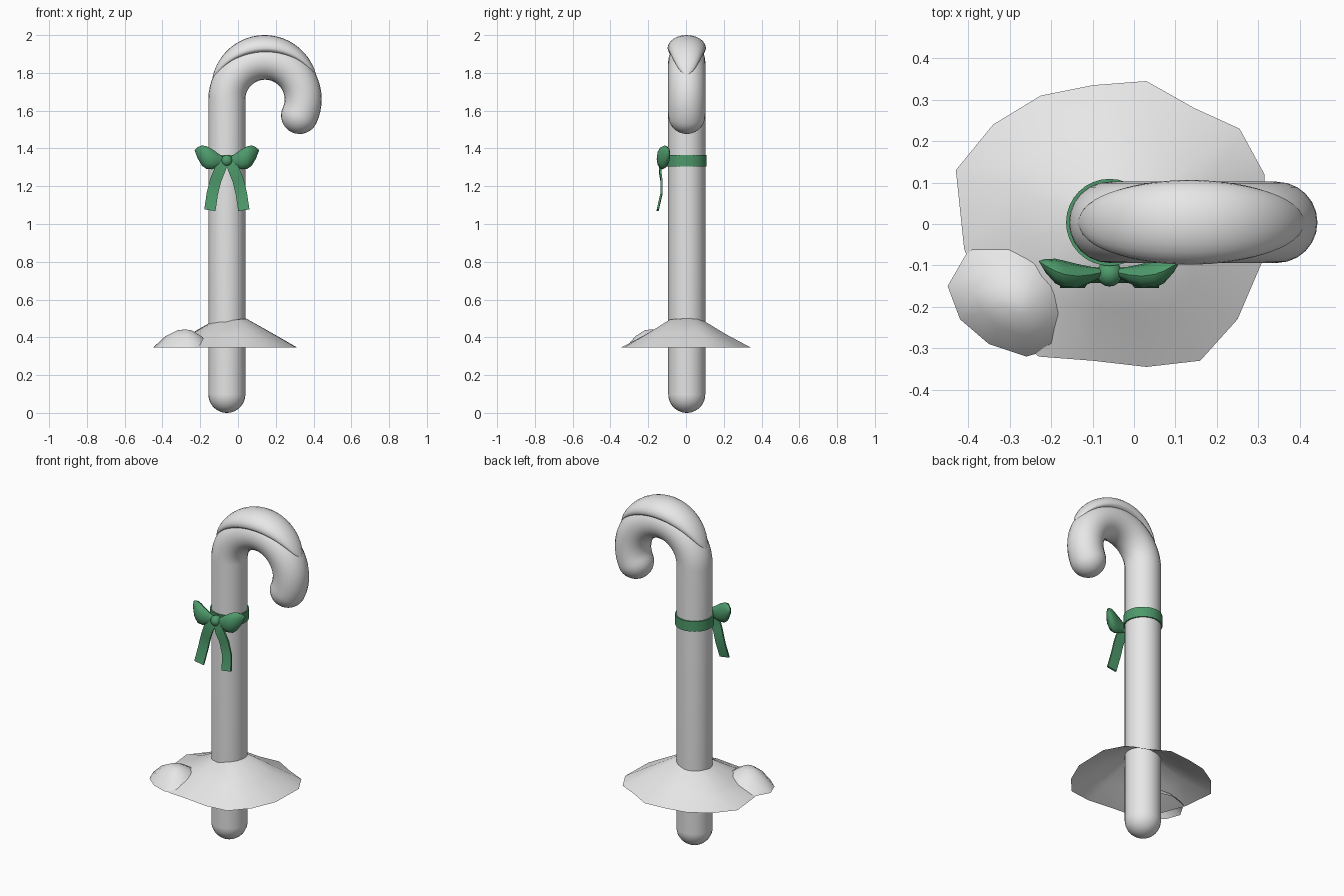
import bpy
import bmesh
from math import sin, cos, pi, radians, atan2
from mathutils import Vector

if "Cube" in bpy.data.objects:
    bpy.data.objects.remove(bpy.data.objects["Cube"])


def material(name, rgb):
    m = bpy.data.materials.new(name)
    m.use_nodes = True
    m.diffuse_color = (*rgb, 1)
    m.node_tree.nodes["Principled BSDF"].inputs["Base Color"].default_value = (*rgb, 1)
    return m


WHITE = material("soft white", (0.8, 0.8, 0.8))
GREEN = material("ribbon green", (0.075, 0.32, 0.145))


def finish(name, bm, mat, angle=40):
    bmesh.ops.recalc_face_normals(bm, faces=bm.faces)
    mesh = bpy.data.meshes.new(name)
    bm.to_mesh(mesh)
    bm.free()
    mesh.materials.append(mat)
    mesh.shade_smooth()
    mesh.set_sharp_from_angle(angle=radians(angle))
    obj = bpy.data.objects.new(name, mesh)
    bpy.context.collection.objects.link(obj)
    return obj


def ellipse(ru, rv, sides=24, ru_low=None):
    """Section offsets; ru_low gives a different depth to the inner half."""
    out = []
    for i in range(sides):
        c, s = cos(2 * pi * i / sides), sin(2 * pi * i / sides)
        out.append(((ru if c >= 0 or ru_low is None else ru_low) * c, rv * s))
    return out


def ring(x, y, z, a, section):
    """Section placed at a point, its first axis at angle a in the xz plane."""
    return [Vector((x + u * cos(a), y + v, z + u * sin(a))) for u, v in section]


def loft(name, rings, mat, angle=40):
    bm = bmesh.new()
    rows = [[bm.verts.new(p) for p in r] for r in rings]
    n = len(rows[0])
    for r0, r1 in zip(rows, rows[1:]):
        for i in range(n):
            j = (i + 1) % n
            bm.faces.new((r0[i], r0[j], r1[j], r1[i]))
    bm.faces.new(rows[0])
    bm.faces.new(rows[-1])
    return finish(name, bm, mat, angle)


# Cane: straight shaft, hooked top, round ends
CX, CZ, HOOK_R, TUBE, Y0 = 0.143, 1.66, 0.202, 0.098, 0.004
SHAFT_X = CX - HOOK_R
END = radians(-25)
rings = []
for i in range(8):
    t = pi / 2 * (i + 0.3) / 8
    rings.append(ring(SHAFT_X, Y0, TUBE * (1 - cos(t)), pi,
                      ellipse(TUBE * sin(t), TUBE * sin(t))))
rings.append(ring(SHAFT_X, Y0, TUBE, pi, ellipse(TUBE, TUBE)))
for i in range(33):
    a = pi + (END - pi) * i / 32
    rings.append(ring(CX + HOOK_R * cos(a), Y0, CZ + HOOK_R * sin(a), a, ellipse(TUBE, TUBE)))
tip = Vector((CX + HOOK_R * cos(END), CZ + HOOK_R * sin(END)))
forward = Vector((sin(END), -cos(END)))
for i in range(1, 9):
    t = pi / 2 * min(i / 8, 0.97)
    p = tip + forward * TUBE * sin(t)
    rings.append(ring(p.x, Y0, p.y, END, ellipse(TUBE * cos(t), TUBE * cos(t))))
loft("cane", rings, WHITE, 60)

# Snow lying along the top of the hook
rings = []
for i in range(29):
    u = 0.004 + 0.992 * i / 28
    a = radians(159 - 134 * u)
    s = sin(pi * u)
    r = 0.295 - 0.025 * s
    rings.append(ring(CX + r * cos(a), Y0, CZ + r * sin(a), a,
                      ellipse(0.005 + 0.065 * s, 0.102 * s ** 0.55, 24, 0.005 + 0.03 * s)))
loft("hook_snow", rings, WHITE, 60)


def mound(name, rim, centre, levels, peak, tilt):
    """Open shell shrinking from the rim to a peak; levels are (fraction, height)."""
    bm = bmesh.new()
    rows = []
    for f, z in levels:
        rows.append([bm.verts.new((centre[0] + (x - centre[0]) * f,
                                   centre[1] + (y - centre[1]) * f,
                                   z + tilt * (1 - f) * (x - centre[0]) * f)) for x, y in rim])
    top = bm.verts.new((*centre, peak))
    n = len(rim)
    for i in range(n):
        j = (i + 1) % n
        for r0, r1 in zip(rows, rows[1:]):
            bm.faces.new((r0[i], r0[j], r1[j], r1[i]))
        bm.faces.new((rows[-1][i], rows[-1][j], top))
    return finish(name, bm, WHITE, 80)


# Snow drift around the shaft, with a smaller drift at its front right
mound("snow_drift",
      [(0.03, 0.345), (0.145, 0.28), (0.255, 0.23), (0.315, 0.12), (0.31, -0.09),
       (0.25, -0.23), (0.16, -0.33), (0.03, -0.345), (-0.1, -0.33), (-0.23, -0.32),
       (-0.35, -0.22), (-0.41, -0.06), (-0.43, 0.13), (-0.34, 0.24), (-0.225, 0.31), (-0.1, 0.335)],
      (-0.05, 0), [(1, 0.345), (0.62, 0.412), (0.26, 0.488)], 0.497, 0.15)
mound("small_snow_drift",
      [(-0.395, -0.055), (-0.31, -0.02), (-0.21, -0.04), (-0.14, -0.12), (-0.14, -0.23),
       (-0.19, -0.3), (-0.26, -0.32), (-0.35, -0.29), (-0.42, -0.23), (-0.45, -0.15)],
      (-0.28, -0.185), [(1, 0.345), (0.62, 0.405), (0.25, 0.437)], 0.442, 0)

# Ribbon band around the shaft
bm = bmesh.new()
bmesh.ops.create_cone(bm, cap_ends=True, segments=32, radius1=0.105, radius2=0.105, depth=0.06)
bmesh.ops.translate(bm, verts=bm.verts, vec=(SHAFT_X, Y0, 1.335))
finish("ribbon_band", bm, GREEN)

# Bow knot
bm = bmesh.new()
bmesh.ops.create_uvsphere(bm, u_segments=16, v_segments=10, radius=0.031)
bmesh.ops.translate(bm, verts=bm.verts, vec=(SHAFT_X, -0.12, 1.335))
finish("bow_knot", bm, GREEN)

# Bow loops and hanging tails, mirrored about the knot
LOOP = [(0, 0.018), (0.2, 0.036), (0.4, 0.053), (0.6, 0.06), (0.75, 0.054), (0.9, 0.03), (1, 0.002)]
TAIL = [(0.012, -0.128, 1.325), (0.038, -0.138, 1.285), (0.06, -0.13, 1.23),
        (0.077, -0.13, 1.16), (0.09, -0.15, 1.073)]
for side, label in ((-1, "right"), (1, "left")):
    rings = [ring(SHAFT_X + side * (0.015 + 0.155 * t), -0.116 - 0.012 * sin(pi * t) + 0.026 * t ** 3,
                  1.335 + 0.012 * t + 0.043 * t ** 3, pi / 2, ellipse(h, h * 0.55, 12))
             for t, h in LOOP]
    loft("bow_loop_" + label, rings, GREEN)

    rings = []
    for i, (dx, y, z) in enumerate(TAIL):
        a, b = TAIL[max(i - 1, 0)], TAIL[min(i + 1, len(TAIL) - 1)]
        across = atan2(b[2] - a[2], side * (b[0] - a[0])) + pi / 2
        w = 0.02 if i == 0 else 0.03
        rings.append(ring(SHAFT_X + side * dx, y, z, across,
                          [(-w, -0.005), (w, -0.005), (w, 0.005), (-w, 0.005)]))
    loft("bow_tail_" + label, rings, GREEN)
